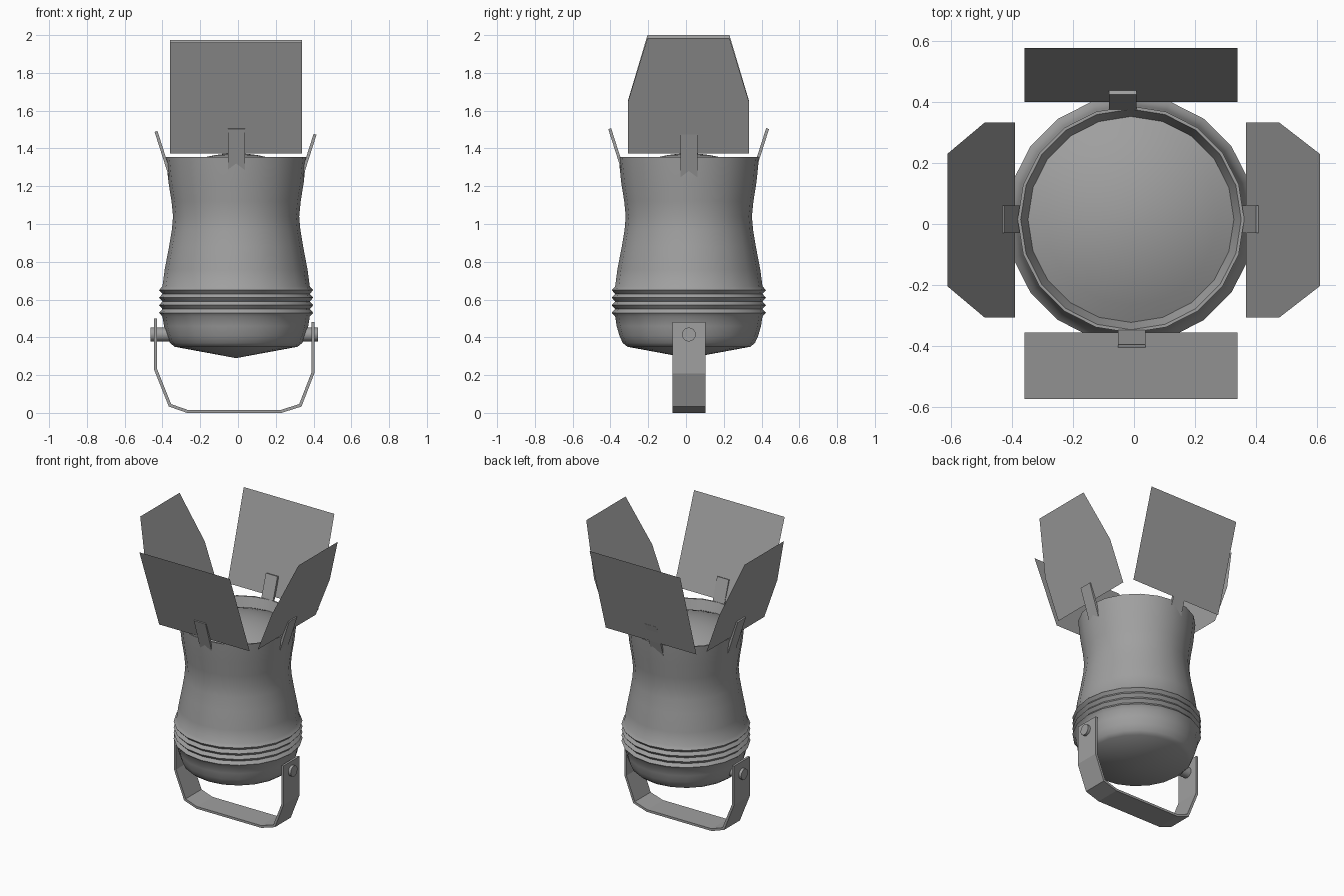
import bpy, bmesh, math
from mathutils import Vector

cube = bpy.data.objects.get("Cube")
if cube:
    bpy.data.objects.remove(cube, do_unlink=True)

grey = bpy.data.materials.new("mid_grey")
grey.use_nodes = True
grey.diffuse_color = (0.35, 0.35, 0.35, 1)
grey.node_tree.nodes["Principled BSDF"].inputs["Base Color"].default_value = grey.diffuse_color

CX, CY = -0.01, 0.015  # axis of the housing


def add_object(name, bm, smooth=None):
    mesh = bpy.data.meshes.new(name)
    bm.to_mesh(mesh)
    bm.free()
    mesh.materials.append(grey)
    obj = bpy.data.objects.new(name, mesh)
    bpy.context.collection.objects.link(obj)
    if smooth:
        bpy.ops.object.select_all(action='DESELECT')
        bpy.context.view_layer.objects.active = obj
        obj.select_set(True)
        bpy.ops.object.shade_smooth_by_angle(angle=math.radians(smooth))
    return obj


def lathe(name, profile, smooth, sides=20):
    """Turn an (r, z) profile round the housing axis."""
    bm = bmesh.new()
    verts = [bm.verts.new((CX + r, CY, z)) for r, z in profile]
    edges = [bm.edges.new(pair) for pair in zip(verts, verts[1:])]
    bmesh.ops.spin(bm, geom=verts + edges, cent=(CX, CY, 0), axis=(0, 0, 1),
                   angle=math.tau, steps=sides, use_duplicate=False)
    bmesh.ops.remove_doubles(bm, verts=bm.verts, dist=0.0005)
    bmesh.ops.recalc_face_normals(bm, faces=bm.faces)
    return add_object(name, bm, smooth)


def strip(name, path, across, thickness):
    """Bent strip of sheet metal following a path, as wide as the across vector."""
    bm = bmesh.new()
    half = Vector(across) / 2
    rows = [(bm.verts.new(Vector(p) - half), bm.verts.new(Vector(p) + half)) for p in path]
    for a, b in zip(rows, rows[1:]):
        bm.faces.new((a[0], a[1], b[1], b[0]))
    obj = add_object(name, bm)
    mod = obj.modifiers.new("thickness", 'SOLIDIFY')
    mod.thickness, mod.offset, mod.use_even_offset = thickness, 0, True
    return obj


# Housing: cone base, rounded lower bowl, ribs, waist, flared rim, inner lip
profile = [(0, 0.29), (0.325, 0.35), (0.35, 0.37), (0.368, 0.41), (0.382, 0.46), (0.39, 0.51)]
for i in range(4):
    z = 0.51 + i * 0.04
    profile += [(0.408, z + 0.02), (0.39, z + 0.04)]
profile += [(0.378, 0.76), (0.355, 0.88), (0.34, 0.97), (0.334, 1.04), (0.342, 1.12),
            (0.358, 1.22), (0.372, 1.355), (0.362, 1.355), (0.336, 1.28)]
lathe("housing", profile, 35)

# Shallow domed lens
lens = [(0.338 * i / 6, 1.374 - 0.085 * (i / 6) ** 2) for i in range(7)]
lathe("lens", lens, 40)

# Yoke and its pivot pins
yoke_path = [(-0.436, 0.5), (-0.436, 0.23), (-0.36, 0.04), (-0.27, 0.0085),
             (0.23, 0.0085), (0.33, 0.04), (0.396, 0.21), (0.396, 0.48)]
strip("yoke", [(x, CY, z) for x, z in yoke_path], (0, 0.175, 0), 0.016)
for name, x in (("right_pivot_pin", -0.413), ("left_pivot_pin", 0.373)):
    bpy.ops.mesh.primitive_cylinder_add(vertices=16, radius=0.037, depth=0.1,
                                        location=(x, CY, 0.415), rotation=(0, math.pi / 2, 0))
    pin = bpy.context.object
    pin.name = name
    pin.data.materials.append(grey)
    bpy.ops.object.shade_smooth_by_angle(angle=math.radians(40))

# Barn doors: (side, outward, along, low reach, top reach, top z, half widths, clip reach, clip z, clip shift)
WIDE, TAPERED = (0.35, 0.35, 0.35), (0.32, 0.32, 0.217)
doors = [
    ("front", (0, -1, 0), (1, 0, 0), 0.356, 0.575, 1.96, WIDE, 0.404, 1.505, -0.008),
    ("back", (0, 1, 0), (1, 0, 0), 0.40, 0.578, 1.975, WIDE, 0.432, 1.505, -0.037),
    ("left", (1, 0, 0), (0, 1, 0), 0.368, 0.61, 1.985, TAPERED, 0.408, 1.475, 0.015),
    ("right", (-1, 0, 0), (0, 1, 0), 0.39, 0.613, 2.0, TAPERED, 0.434, 1.49, 0.015),
]
for side, out, along, low, top, z_top, widths, clip_r, clip_z, shift in doors:
    out, along, up = Vector(out), Vector(along), Vector((0, 0, 1))
    foot = out * low + up * 1.372
    rise = out * (top - low) + up * (z_top - 1.372)
    middle = along * (-0.01 if widths is WIDE else 0.013)

    # Door leaf: thin sheet, with cut corners on the two sides
    levels = [(0, widths[0]), (0.45, widths[1]), (1, widths[2])]
    outline = [foot + middle + rise * t + along * w for t, w in levels]
    outline += [foot + middle + rise * t - along * w for t, w in reversed(levels)]
    bm = bmesh.new()
    bm.faces.new([bm.verts.new(p) for p in outline])
    add_object(side + "_door", bm)

    # Clip that holds the leaf to the rim
    clip_top = out * clip_r + up * clip_z + along * shift
    clip_foot = clip_top - out * 0.075 - up * 0.235
    strip(side + "_clip", [clip_top, clip_foot], along * 0.09, 0.016)
